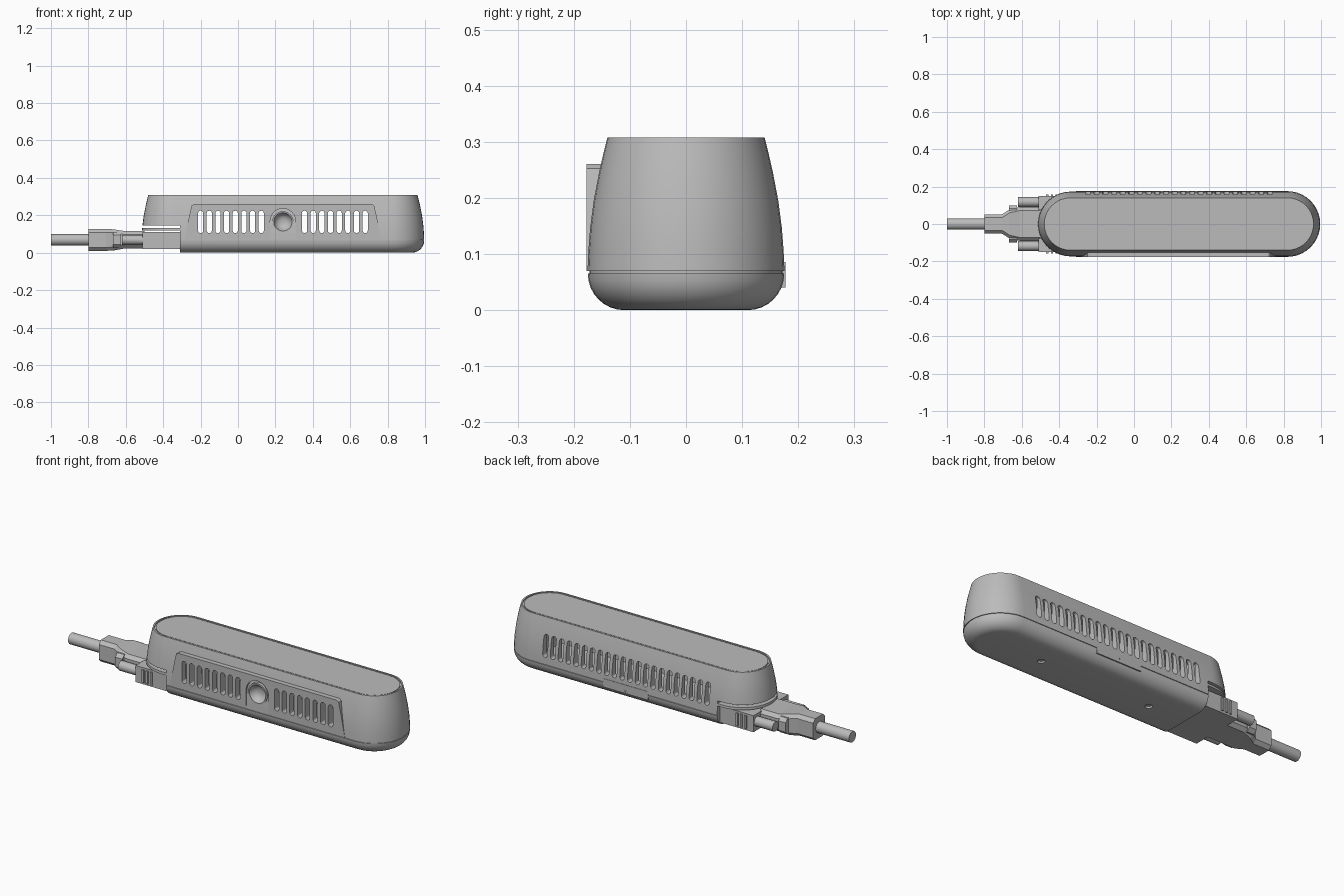
import bpy
import bmesh
from math import pi, sin, cos

cube = bpy.data.objects.get("Cube")
if cube:
    bpy.data.objects.remove(cube)

GREY = (0.5, 0.5, 0.5, 1)
grey = bpy.data.materials.new("light_grey")
grey.use_nodes = True
grey.diffuse_color = GREY
grey.node_tree.nodes["Principled BSDF"].inputs["Base Color"].default_value = GREY

CX, HALF = 0.24, 0.58      # middle and half straight length of the case
PITCH = 0.0463             # spacing of the vent slots


def build(name, lofts):
    """One object from lofts; each loft is a list of equal-length rings."""
    bm = bmesh.new()
    for rings in lofts:
        rows = [[bm.verts.new(p) for p in ring] for ring in rings]
        for a, b in zip(rows, rows[1:]):
            for i in range(len(a)):
                j = (i + 1) % len(a)
                bm.faces.new((a[i], a[j], b[j], b[i]))
        bm.faces.new(rows[0])
        bm.faces.new(rows[-1])
    bmesh.ops.recalc_face_normals(bm, faces=bm.faces)
    mesh = bpy.data.meshes.new(name)
    bm.to_mesh(mesh)
    bm.free()
    mesh.materials.append(grey)
    obj = bpy.data.objects.new(name, mesh)
    bpy.context.collection.objects.link(obj)
    return obj


def activate(obj):
    bpy.ops.object.select_all(action='DESELECT')
    obj.select_set(True)
    bpy.context.view_layer.objects.active = obj


def cut(obj, lofts):
    cutter = build("cutter", lofts)
    cutter.hide_render = True
    mod = obj.modifiers.new("cut", 'BOOLEAN')
    mod.operation = 'DIFFERENCE'
    mod.solver = 'EXACT'
    mod.object = cutter
    activate(obj)
    bpy.ops.object.modifier_apply(modifier=mod.name)
    bpy.data.objects.remove(cutter)


def smooth(obj, angle=0.5):
    activate(obj)
    bpy.ops.object.shade_smooth_by_angle(angle=angle)


def stadium(half, r, n=20):
    """Outline of two half circles joined along the first axis."""
    pts = []
    for side in (1, -1):
        for i in range(n + 1):
            a = pi * i / n - pi / 2
            pts.append((side * (half + r * cos(a)), side * r * sin(a)))
    return pts


def level(r, z):
    return [(CX + u, v, z) for u, v in stadium(HALF, r)]


def prism_y(outline, y0, y1):
    return [[(x, y, z) for x, z in outline] for y in (y0, y1)]


def box(x0, x1, y0, y1, z0, z1):
    return prism_y([(x0, z0), (x1, z0), (x1, z1), (x0, z1)], y0, y1)


def circle(r, u=0, v=0, n=32):
    return [(u + r * cos(2 * pi * i / n), v + r * sin(2 * pi * i / n)) for i in range(n)]


def rod_x(x0, x1, y, z, r):
    return [[(x, u, v) for u, v in circle(r, y, z, 24)] for x in (x0, x1)]


def rod_z(x, y, r, z0, z1):
    return [[(u, v, z) for u, v in circle(r, x, y, 20)] for z in (z0, z1)]


def slots(steps, y0, y1):
    shape = stadium(0.046, 0.014, 6)
    return [prism_y([(CX + k * PITCH + v, 0.165 + u) for u, v in shape], y0, y1)
            for k in steps]


# Case: rounded base, seam groove, tapering sides and a top lip
profile = [(0.11 + 0.065 * sin(a), 0.065 * (1 - cos(a)))
           for a in [pi / 2 * i / 8 for i in range(9)]]
profile += [(0.172, 0.0655), (0.172, 0.0695), (0.1755, 0.07), (0.174, 0.105),
            (0.171, 0.145), (0.1645, 0.195), (0.155, 0.245), (0.147, 0.28),
            (0.14, 0.308), (0.132, 0.308), (0.132, 0.302), (0.126, 0.302),
            (0.126, 0.306)]
case = build("case", [[level(r, z) for r, z in profile]])
cut(case, [box(-0.29, 0.85, -0.14, 0.14, 0.03, 0.28)])

# Connector notch with the thin shelf above it
cut(case, [box(-0.6, -0.31, -0.3, 0.3, -0.05, 0.118),
           box(-0.6, -0.31, -0.3, 0.3, 0.131, 0.145)])

# Vent slots, lens well and base screw holes
front_steps = [s * (k + 2.5) for s in (-1, 1) for k in range(8)]
back_steps = [k - 10.5 for k in range(22)]
cut(case, slots(front_steps, -0.3, -0.1) + slots(back_steps, 0.1, 0.3))
cut(case, [prism_y(circle(0.056, CX, 0.165), -0.3, -0.1)])
cut(case, [rod_z(x, 0, 0.018, -0.05, 0.01) for x in (CX - 0.33, CX + 0.33)])
smooth(case)

# Raised front panel with an arch around the lens
left_edge = [(-0.525, 0.07), (-0.5, 0.2), (-0.488, 0.252), (-0.476, 0.26)]
outline = [(CX + x, z) for x, z in left_edge]
outline += [(CX - x, z) for x, z in reversed(left_edge)]
panel = build("front_panel", [prism_y(outline, -0.177, -0.141)])
cut(panel, slots(front_steps, -0.3, -0.1))
arch = [(CX + 0.068 * cos(pi * i / 20), 0.168 + 0.068 * sin(pi * i / 20)) for i in range(21)]
arch += [(CX - 0.068, 0.05), (CX + 0.068, 0.05)]
cut(panel, [prism_y(arch, -0.3, -0.1)])
smooth(panel)

# Dished lens with a rim
dish = [(0.057, -0.13), (0.057, -0.176), (0.049, -0.176), (0.045, -0.168),
        (0.037, -0.155), (0.026, -0.147), (0.012, -0.143)]
lens = build("lens", [[[(u, y, v) for u, v in circle(r, CX, 0.165)] for r, y in dish]])
smooth(lens)

# Latch tab across the rear seam
tab = build("rear_tab", [box(CX - 0.135, CX + 0.135, 0.16, 0.177, 0.04, 0.086)])
cut(tab, [prism_y(circle(0.007, CX, 0.055, 16), 0.172, 0.3)])

# Plug block in the notch, with grip ribs on both sides
plug = build("plug_block", [box(-0.51, -0.3, -0.15, 0.15, 0.02, 0.11)])
ribs = build("plug_ribs", [box(x, x + 0.012, s * 0.14, s * 0.157, 0.03, 0.1)
                           for s in (-1, 1) for x in (-0.47, -0.445, -0.42)])

# Thumb screws either side of the hood
screws = build("thumb_screws", [rod_x(-0.62, -0.5, s * 0.118, 0.068, 0.026) for s in (-1, 1)])
smooth(screws)


def section(x, w, z0, z1, c=0.018):
    """Chamfered rectangular cross-section of the hood."""
    corner = [(w, z0 + c), (w, z1 - c), (w - c, z1)]
    return [(x, w - c, z0)] + [(x, y, z) for y, z in corner] + \
           [(x, -y, z) for y, z in reversed(corner)] + [(x, c - w, z0)]


# Cable hood flaring towards the plug
hood = build("cable_hood", [
    [section(-0.8, 0.052, 0.01, 0.127), section(-0.705, 0.052, 0.01, 0.127),
     section(-0.665, 0.078, 0.012, 0.125), section(-0.61, 0.09, 0.022, 0.116),
     section(-0.5, 0.09, 0.022, 0.116)],
    [section(-0.668, 0.1, 0.025, 0.112), section(-0.625, 0.1, 0.025, 0.112)]])

# Cable
cable = build("cable", [rod_x(-1.0, -0.79, 0, 0.069, 0.03)])
smooth(cable)
